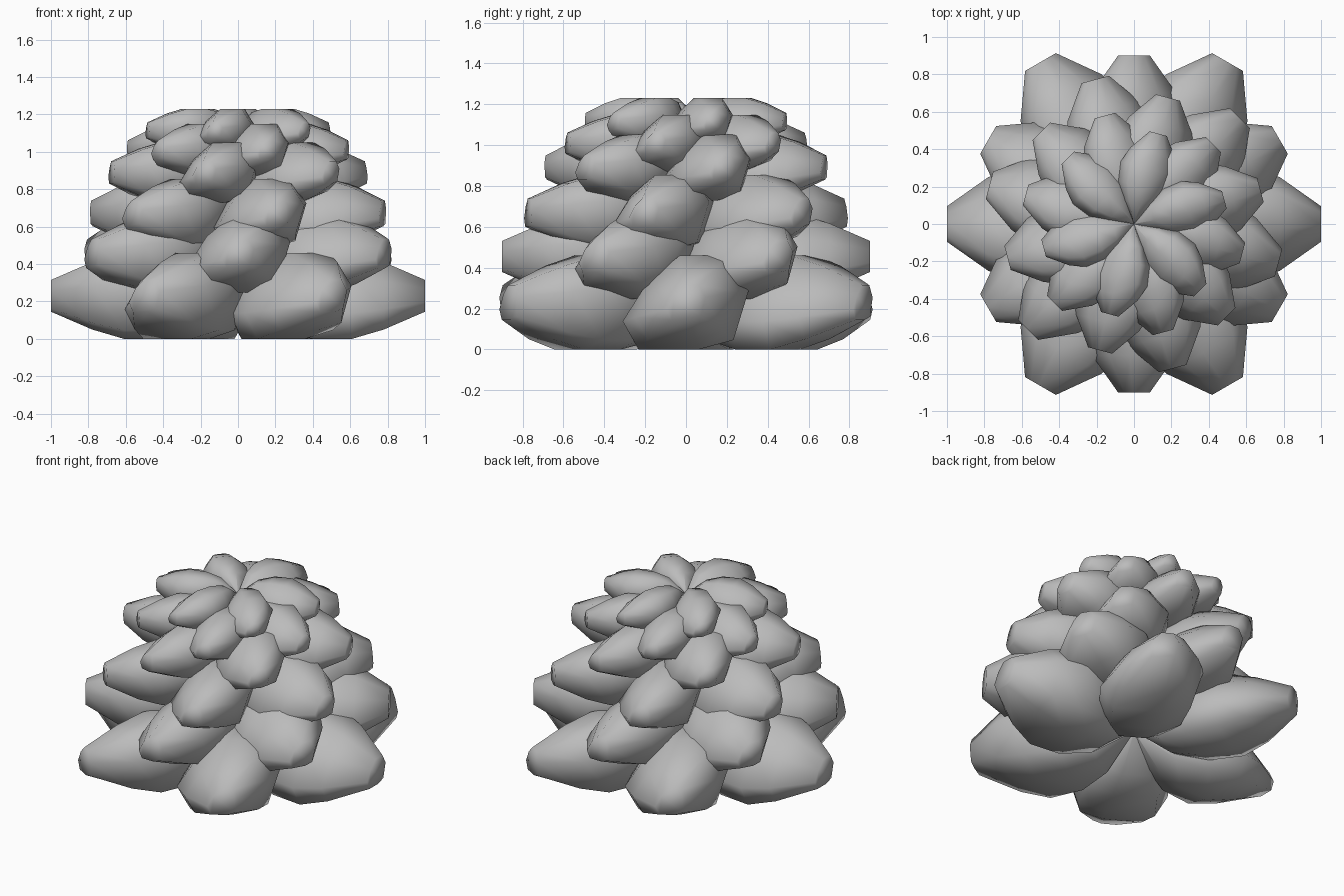
import bpy
import bmesh
from math import radians

cube = bpy.data.objects.get("Cube")
if cube:
    bpy.data.objects.remove(cube, do_unlink=True)

grey = bpy.data.materials.new("scale_grey")
grey.use_nodes = True
colour = (0.5, 0.5, 0.5, 1)
grey.diffuse_color = colour
grey.node_tree.nodes["Principled BSDF"].inputs["Base Color"].default_value = colour

# Rolled cross-section of one scale, in half-widths and half-heights
SECTION = [(-1, -.4), (-.75, -1), (.2, -1), (.75, -.8),
           (1, .3), (.65, 1), (-.1, 1), (-.6, .45)]
# Distance from the axis, half-width, half-height
STATIONS = [(0, .004, .02), (.22, .175, .19), (.4, .28, .23),
            (.61, .31, .23), (.78, .25, .18), (1, .095, .085)]


def make_scale_mesh():
    """Loft the section outwards into a blunt, swollen scale."""
    bm = bmesh.new()
    rings = [[bm.verts.new((r, w * y, h * z)) for y, z in SECTION]
             for r, w, h in STATIONS]
    count = len(SECTION)
    for inner, outer in zip(rings, rings[1:]):
        for i in range(count):
            j = (i + 1) % count
            bm.faces.new((inner[i], inner[j], outer[j], outer[i]))
    bm.faces.new(rings[0])
    bm.faces.new(rings[-1])
    bmesh.ops.recalc_face_normals(bm, faces=bm.faces)
    mesh = bpy.data.meshes.new("scale")
    bm.to_mesh(mesh)
    bm.free()
    mesh.shade_smooth()
    mesh.materials.append(grey)
    return mesh


# Six rows of six scales, shrinking upwards: length, centre height, turn
scale_mesh = make_scale_mesh()
ROWS = [(1, .23, 0), (.9, .455, 30), (.8, .67, 45),
        (.7, .89, 15), (.6, 1.01, 45), (.5, 1.115, 15)]
for row, (length, height, turn) in enumerate(ROWS, 1):
    for n in range(6):
        scale = bpy.data.objects.new(f"row_{row}_scale_{n + 1}", scale_mesh)
        scale.location.z = height
        scale.rotation_euler.z = radians(turn + 60 * n)
        scale.scale = (length,) * 3
        bpy.context.collection.objects.link(scale)
